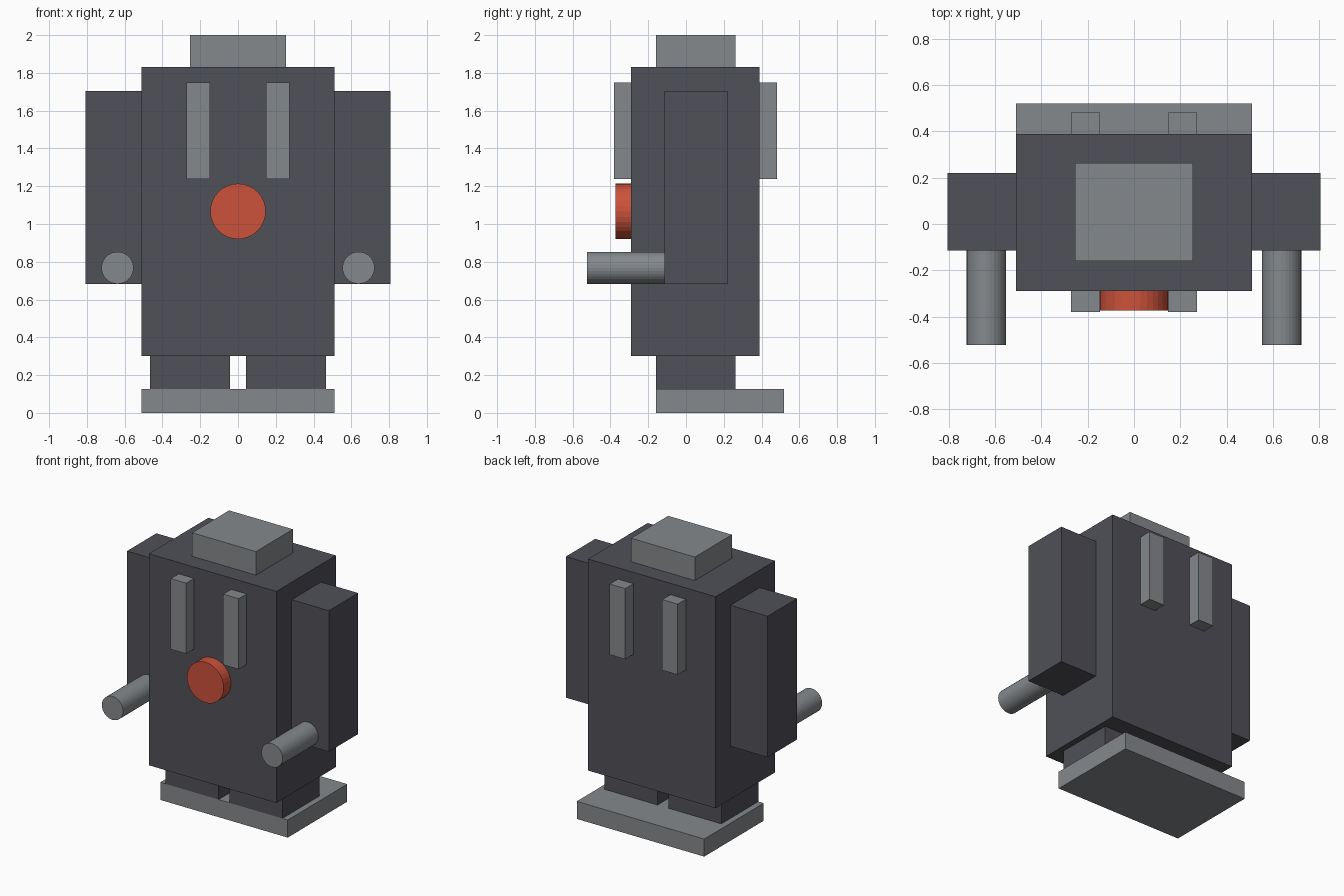
import bpy
import math

cube = bpy.data.objects.get("Cube")
if cube:
    bpy.data.objects.remove(cube, do_unlink=True)


def material(name, rgb):
    mat = bpy.data.materials.new(name)
    mat.use_nodes = True
    color = (*rgb, 1)
    mat.diffuse_color = color
    mat.node_tree.nodes["Principled BSDF"].inputs["Base Color"].default_value = color
    return mat


charcoal = material("charcoal", (0.08, 0.08, 0.098))
grey = material("mid grey", (0.235, 0.25, 0.265))
red = material("warm red", (0.6, 0.085, 0.043))


def finish(name, mat):
    obj = bpy.context.object
    obj.name = name
    obj.data.materials.append(mat)
    return obj


def box(name, x, y, z, mat):
    """Box from (min, max) ranges on each axis."""
    spans = (x, y, z)
    bpy.ops.mesh.primitive_cube_add(size=1, location=[(a + b) / 2 for a, b in spans])
    obj = finish(name, mat)
    obj.scale = [b - a for a, b in spans]
    bpy.ops.object.transform_apply(location=False, rotation=False, scale=True)
    return obj


def rod(name, x, z, radius, y, mat):
    """Flat-faced cylinder lying along y."""
    bpy.ops.mesh.primitive_cylinder_add(
        vertices=32, radius=radius, depth=y[1] - y[0],
        location=(x, sum(y) / 2, z), rotation=(math.pi / 2, 0, 0))
    return finish(name, mat)


# Foot plate, torso and head
box("foot_plate", (-0.51, 0.51), (-0.16, 0.52), (0, 0.127), grey)
box("torso", (-0.51, 0.51), (-0.29, 0.39), (0.3, 1.83), charcoal)
box("head", (-0.255, 0.255), (-0.16, 0.263), (1.83, 2), grey)

# Chest button
rod("chest_button", 0, 1.067, 0.147, (-0.373, -0.29), red)

# Paired parts on both sides
for side, s in (("left", 1), ("right", -1)):
    def span(a, b):
        return tuple(sorted((s * a, s * b)))

    box(side + "_leg", span(0.043, 0.467), (-0.16, 0.263), (0.127, 0.3), charcoal)
    box(side + "_arm", span(0.51, 0.807), (-0.115, 0.22), (0.683, 1.703), charcoal)
    rod(side + "_hand_rod", s * 0.638, 0.768, 0.085, (-0.523, -0.115), grey)
    box(side + "_front_strap", span(0.148, 0.272), (-0.38, -0.29), (1.237, 1.748), grey)
    box(side + "_back_strap", span(0.148, 0.272), (0.39, 0.483), (1.237, 1.748), grey)
